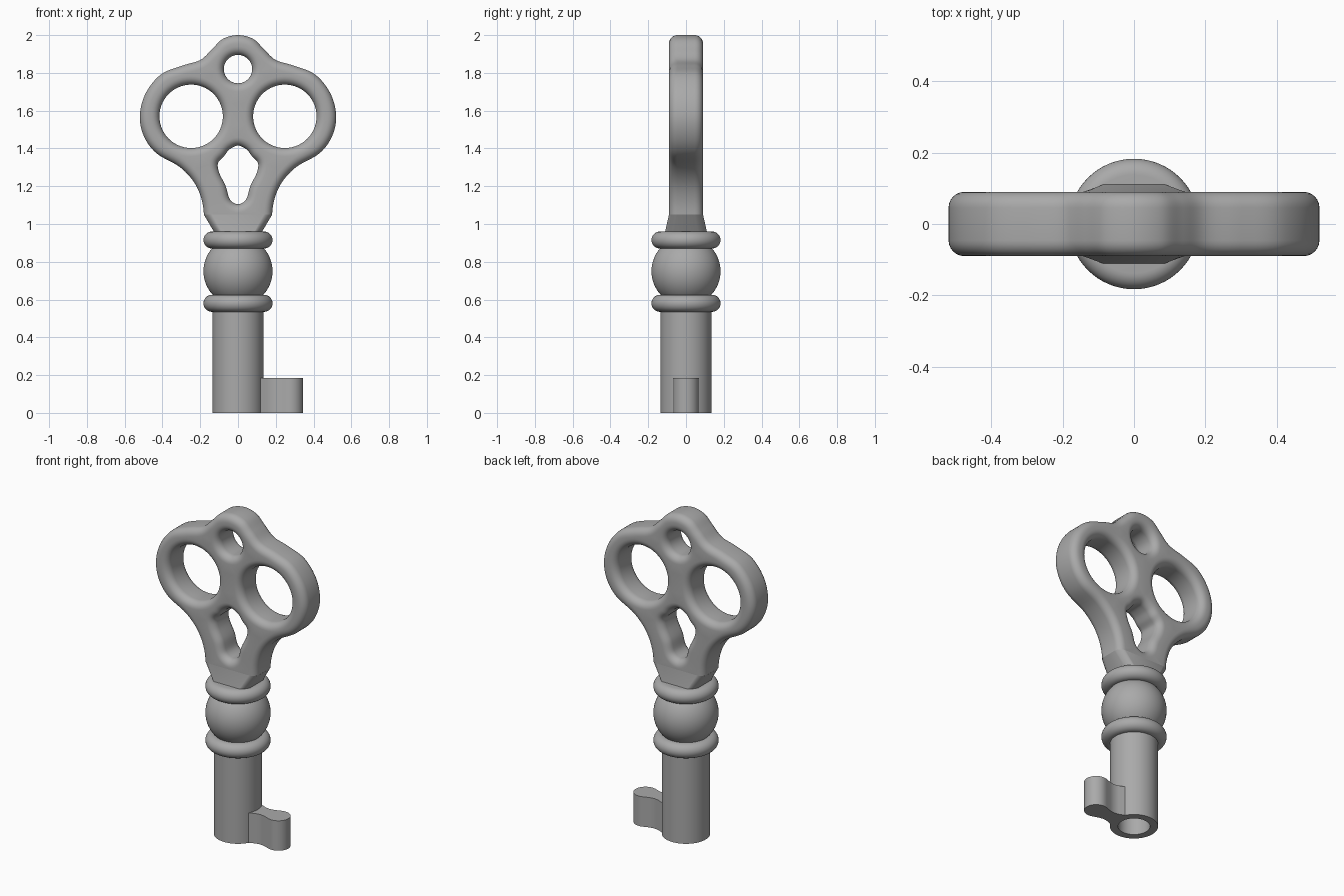
import bpy, bmesh, math
from mathutils import Vector

if "Cube" in bpy.data.objects:
    bpy.data.objects.remove(bpy.data.objects["Cube"], do_unlink=True)

steel = bpy.data.materials.new("grey steel")
steel.use_nodes = True
GREY = (0.4, 0.4, 0.4, 1)
steel.diffuse_color = GREY
steel.node_tree.nodes["Principled BSDF"].inputs["Base Color"].default_value = GREY


def finish(name, bm, angle=35):
    bmesh.ops.recalc_face_normals(bm, faces=bm.faces)
    mesh = bpy.data.meshes.new(name)
    bm.to_mesh(mesh)
    bm.free()
    mesh.materials.append(steel)
    obj = bpy.data.objects.new(name, mesh)
    bpy.context.collection.objects.link(obj)
    bpy.ops.object.select_all(action="DESELECT")
    obj.select_set(True)
    bpy.context.view_layer.objects.active = obj
    bpy.ops.object.shade_smooth_by_angle(angle=math.radians(angle))
    return obj


def bridge(bm, a, b):
    n = len(a)
    for i in range(n):
        j = (i + 1) % n
        bm.faces.new((a[i], a[j], b[j], b[i]))


def lathe(name, profile, steps=64):
    """Spin a closed (radius, z) profile round the z axis."""
    bm = bmesh.new()
    verts = [bm.verts.new((r, 0, z)) for r, z in profile]
    edges = [bm.edges.new((a, b)) for a, b in zip(verts, verts[1:])]
    bmesh.ops.spin(bm, geom=verts + edges, cent=(0, 0, 0), axis=(0, 0, 1),
                   angle=math.tau, steps=steps, use_merge=False)
    bmesh.ops.remove_doubles(bm, verts=bm.verts, dist=1e-5)
    return finish(name, bm)


def circle(cx, cz, r, n=56):
    return [Vector((cx + r * math.cos(math.tau * i / n),
                    cz + r * math.sin(math.tau * i / n))) for i in range(n)]


def smooth_loop(points, steps=6):
    """Closed spline through the points."""
    p = [Vector(q) for q in points]
    n, out = len(p), []
    for i in range(n):
        a, b, c, d = p[i - 1], p[i], p[(i + 1) % n], p[(i + 2) % n]
        for k in range(steps):
            t = k / steps
            out.append(0.5 * (2 * b + (c - a) * t + (2 * a - 5 * b + 4 * c - d) * t ** 2
                              + (3 * b - a - 3 * c + d) * t ** 3))
    return out


def mirrored(half):
    return half + [(-x, z) for x, z in reversed(half) if x > 0]


def offset(loop, dist):
    """Move a loop outwards (positive) or inwards (negative)."""
    n = len(loop)
    area = sum(loop[i - 1].cross(loop[i]) for i in range(n))
    s = 1 if area > 0 else -1
    out = []
    for i in range(n):
        t = (loop[(i + 1) % n] - loop[i - 1]).normalized()
        out.append(loop[i] + Vector((t.y, -t.x)) * s * dist)
    return out


# Bow: a plate with rounded edges, pierced by four holes
HALF, ROUND, CUT = 0.09, 0.044, 1.05
outer = smooth_loop(mirrored([
    (0, 2.0), (0.08, 1.98), (0.138, 1.925), (0.2, 1.868), (0.3, 1.837), (0.41, 1.79),
    (0.49, 1.69), (0.52, 1.57), (0.496, 1.46), (0.43, 1.373), (0.31, 1.303),
    (0.232, 1.22), (0.19, 1.12), (0.178, 1.0), (0.176, 0.85)]))
keyhole = smooth_loop(mirrored([
    (0, 1.415), (0.045, 1.395), (0.075, 1.358), (0.106, 1.322), (0.099, 1.27),
    (0.065, 1.2), (0.043, 1.13), (0, 1.105)]))
loops = [(outer, -1), (keyhole, 1), (circle(0, 1.82, 0.075), 1),
         (circle(0.248, 1.57, 0.168), 1), (circle(-0.248, 1.57, 0.168), 1)]

bm = bmesh.new()
rims = {-1: [], 1: []}
arc = [math.pi / 2 * i / 6 for i in range(7)]
for loop, way in loops:
    rows = [(-1, a) for a in reversed(arc)] + [(1, a) for a in arc]
    rings = []
    for side, a in rows:
        y = side * (HALF - ROUND + ROUND * math.sin(a))
        ring = offset(loop, way * ROUND * (1 - math.cos(a)))
        rings.append([bm.verts.new((v.x, y, v.y)) for v in ring])
    for a, b in zip(rings, rings[1:]):
        bridge(bm, a, b)
    for side, ring in ((-1, rings[0]), (1, rings[-1])):
        rims[side] += [bm.edges.get((ring[i - 1], ring[i])) for i in range(len(ring))]
for side, edges in rims.items():
    bmesh.ops.triangle_fill(bm, use_beauty=True, edges=edges, normal=(0, side, 0))
bmesh.ops.bisect_plane(bm, geom=bm.verts[:] + bm.edges[:] + bm.faces[:],
                       plane_co=(0, 0, CUT), plane_no=(0, 0, 1), clear_inner=True)
finish("bow", bm)

# Neck: blends the rounded rectangle under the bow into a circle
bm = bmesh.new()
top, base = [], []
for k in range(4):
    sx, sy = (1, -1, -1, 1)[k], (1, 1, -1, -1)[k]
    for i in range(9):
        a = math.pi / 2 * (k + i / 8)
        x = sx * (0.181 - ROUND) + ROUND * math.cos(a)
        y = sy * (HALF - ROUND) + ROUND * math.sin(a)
        top.append(bm.verts.new((x, y, CUT)))
        b = math.atan2(y / HALF, x / 0.181)
        base.append(bm.verts.new((0.14 * math.cos(b), 0.14 * math.sin(b), 0.955)))
bridge(bm, top, base)
bm.faces.new(top)
bm.faces.new(base)
finish("neck", bm)

# Collars and ball
for name, z in (("upper_collar", 0.915), ("lower_collar", 0.58)):
    rim = [(0.138 + 0.045 * math.cos(a), z + 0.045 * math.sin(a))
           for a in (math.pi * (i / 16 - 0.5) for i in range(17))]
    lathe(name, [(0, z - 0.045)] + rim + [(0, z + 0.045)])
lathe("ball", [(0.183 * math.cos(a), 0.75 + 0.183 * math.sin(a))
               for a in (math.pi * (i / 32 - 0.5) for i in range(33))])

# Hollow shaft
lathe("shaft", [(0, 0.3), (0.09, 0.3), (0.09, 0), (0.135, 0), (0.135, 0.56), (0, 0.56)])

# Bit: waisted tab with a round end
bm = bmesh.new()
end = [(0.277 + 0.068 * math.cos(a), 0.068 * math.sin(a))
       for a in (math.radians(110) * i / 8 for i in range(9))]
half = end + [(0.215, 0.05), (0.185, 0.045), (0.155, 0.05), (0.115, 0.066), (0.1, 0.07)]
outline = half + [(x, -y) for x, y in reversed(half) if y > 0]
low = [bm.verts.new((x, y, 0)) for x, y in outline]
high = [bm.verts.new((x, y, 0.185)) for x, y in outline]
bridge(bm, low, high)
bm.faces.new(low)
bm.faces.new(high)
finish("bit", bm)
